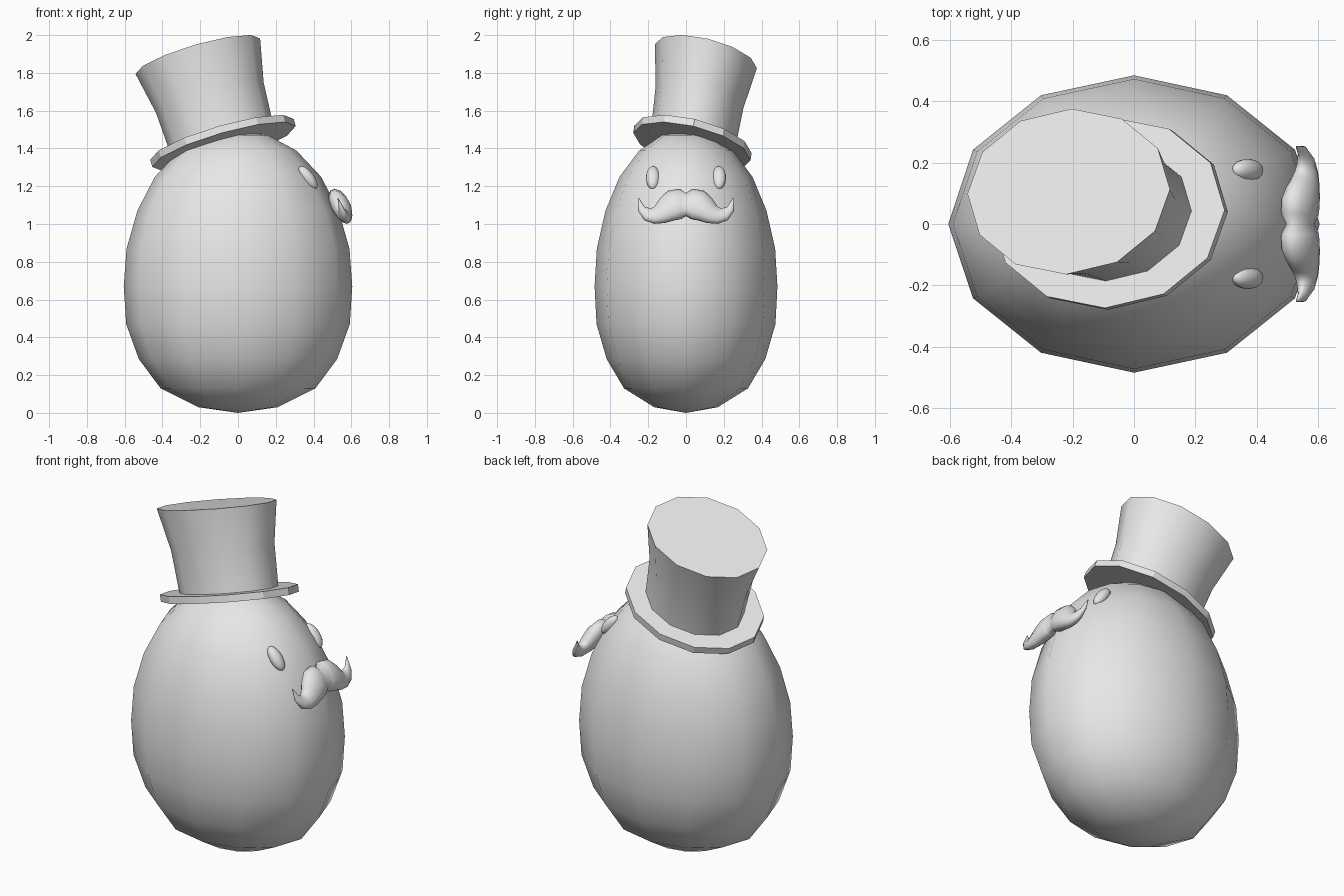
import bpy, bmesh, math
from mathutils import Matrix, Vector

cube = bpy.data.objects.get("Cube")
if cube:
    bpy.data.objects.remove(cube, do_unlink=True)

grey = bpy.data.materials.new("light_grey")
grey.use_nodes = True
grey.diffuse_color = (0.8, 0.8, 0.8, 1)
grey.node_tree.nodes["Principled BSDF"].inputs["Base Color"].default_value = (0.8, 0.8, 0.8, 1)


def finish(bm, name, angle):
    """Turn a bmesh into a shaded object."""
    bmesh.ops.remove_doubles(bm, verts=bm.verts, dist=1e-5)
    bmesh.ops.recalc_face_normals(bm, faces=bm.faces)
    mesh = bpy.data.meshes.new(name)
    bm.to_mesh(mesh)
    bm.free()
    mesh.materials.append(grey)
    obj = bpy.data.objects.new(name, mesh)
    bpy.context.collection.objects.link(obj)
    bpy.ops.object.select_all(action="DESELECT")
    bpy.context.view_layer.objects.active = obj
    obj.select_set(True)
    bpy.ops.object.shade_smooth_by_angle(angle=math.radians(angle))
    return obj


def lathe(name, profile, matrix, angle, sides=12):
    """Spin a (radius, height) profile round z, then place it."""
    bm = bmesh.new()
    verts = [bm.verts.new((r, 0, z)) for r, z in profile]
    edges = [bm.edges.new(pair) for pair in zip(verts, verts[1:])]
    bmesh.ops.spin(bm, geom=verts + edges, cent=(0, 0, 0), axis=(0, 0, 1),
                   angle=math.tau, steps=sides)
    bmesh.ops.transform(bm, matrix=matrix, verts=bm.verts)
    return finish(bm, name, angle)


# Egg-shaped body, narrower in y
squash = Matrix.Diagonal((1, 0.8, 1, 1))
egg = [(0, 0), (0.21, 0.03), (0.41, 0.13), (0.525, 0.285), (0.592, 0.47), (0.605, 0.67),
       (0.59, 0.87), (0.533, 1.07), (0.44, 1.25), (0.31, 1.388), (0.16, 1.47), (0, 1.495)]
lathe("egg_body", egg, squash, 40)

# Tilted top hat with the same squash
axis = Vector((-0.29, 0.195, 1)).normalized()
tilt = Vector((0, 0, 1)).rotation_difference(axis).to_matrix().to_4x4()
hat = Matrix.Translation((-0.085, 0.037, 1.448)) @ squash @ tilt
lathe("hat_brim", [(0, -0.04), (0.395, -0.04), (0.395, 0), (0, 0)], hat, 25)
lathe("hat_crown", [(0.283, -0.01), (0.283, 0), (0.296, 0.233), (0.343, 0.466), (0, 0.466)],
      hat, 40)

# Eyes: flattened ovals leaning back on the body
for name, y in (("front_side_eye", -0.175), ("back_side_eye", 0.175)):
    bm = bmesh.new()
    place = (Matrix.Translation((0.37, y, 1.245)) @ Matrix.Rotation(math.radians(-37), 4, "Y")
             @ Matrix.Diagonal((0.033, 0.037, 0.073, 1)))
    bmesh.ops.create_uvsphere(bm, u_segments=16, v_segments=10, radius=1, matrix=place)
    finish(bm, name, 60)

# Moustache half: stations of (y, z, half height, half depth), mirrored in y
stations = [(0, 1.103, 0.060, 0.042), (0.03, 1.107, 0.080, 0.054), (0.065, 1.100, 0.082, 0.056),
            (0.10, 1.078, 0.070, 0.052), (0.135, 1.055, 0.055, 0.044), (0.17, 1.045, 0.044, 0.035),
            (0.205, 1.052, 0.036, 0.026), (0.235, 1.080, 0.021, 0.015), (0.252, 1.138, 0.002, 0.002)]
bm = bmesh.new()
rings = []
sides = 12
for i, (y, z, h, d) in enumerate(stations):
    before, after = stations[max(i - 1, 0)], stations[min(i + 1, len(stations) - 1)]
    along = Vector((after[0] - before[0], after[1] - before[1])).normalized()
    if i == 0:
        along = Vector((1, 0))
    ring = []
    for k in range(sides):
        a = math.tau * k / sides
        up = h * math.sin(a)
        py, pz = max(y - along.y * up, 0), z + along.x * up
        px = 0.542 - 0.35 * (pz - 1.1) + d * math.cos(a)   # lean with the body
        ring.append(bm.verts.new((px, py, pz)))
    rings.append(ring)
for a, b in zip(rings, rings[1:]):
    for k in range(sides):
        bm.faces.new((a[k], a[(k + 1) % sides], b[(k + 1) % sides], b[k]))
bm.faces.new(rings[-1])
moustache = finish(bm, "moustache", 60)
mirror = moustache.modifiers.new("mirror", "MIRROR")
mirror.use_axis = (False, True, False)
